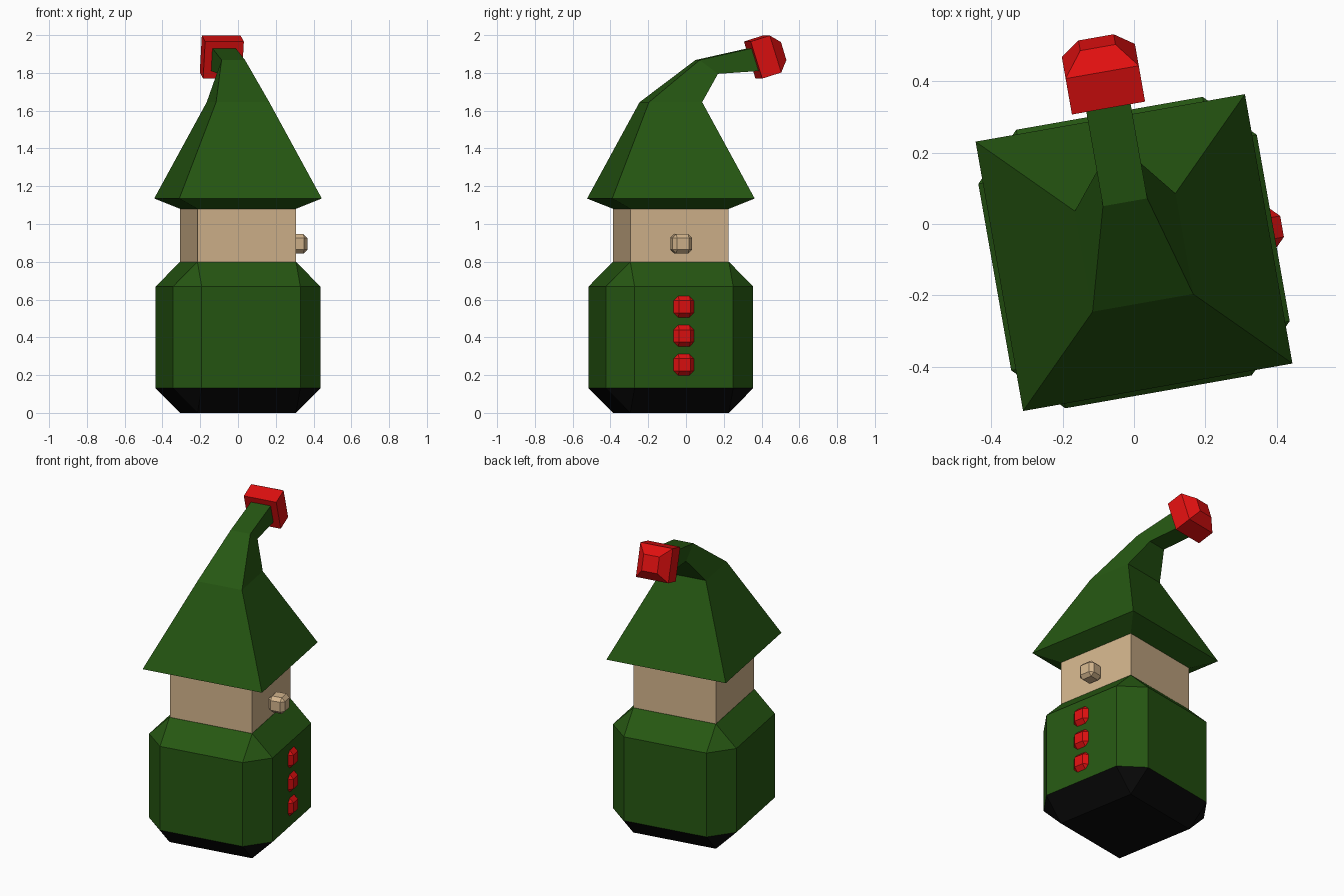
import bpy, bmesh, math
from mathutils import Matrix, Vector

if "Cube" in bpy.data.objects:
    bpy.data.objects.remove(bpy.data.objects["Cube"])

# whole figure is turned slightly about z
PLACE = Matrix.Translation((0, -0.08, 0)) @ Matrix.Rotation(math.radians(10), 4, 'Z')


def material(name, colour):
    m = bpy.data.materials.new(name)
    m.diffuse_color = (*colour, 1)
    m.use_nodes = True
    m.node_tree.nodes["Principled BSDF"].inputs["Base Color"].default_value = m.diffuse_color
    return m


GREEN = material("green cloth", (0.019, 0.095, 0.006))
BLACK = material("black base", (0.003, 0.003, 0.003))
SKIN = material("tan skin", (0.645, 0.456, 0.262))
RED = material("red", (0.74, 0.005, 0.005))


def finish(name, bm, *mats):
    bmesh.ops.recalc_face_normals(bm, faces=bm.faces)
    me = bpy.data.meshes.new(name)
    bm.to_mesh(me)
    bm.free()
    for m in mats:
        me.materials.append(m)
    ob = bpy.data.objects.new(name, me)
    ob.matrix_world = PLACE
    bpy.context.collection.objects.link(ob)
    return ob


def block(name, centre, half, bevel, *mats):
    """Box with optional single-step bevel."""
    bm = bmesh.new()
    size = Matrix.Diagonal((2 * half[0], 2 * half[1], 2 * half[2], 1))
    bmesh.ops.create_cube(bm, size=1, matrix=Matrix.Translation(centre) @ size)
    if bevel:
        bmesh.ops.bevel(bm, geom=bm.edges[:], offset=bevel, segments=1,
                        affect='EDGES', profile=0.5)
    return finish(name, bm, *mats)


def square_loft(name, rings, mat):
    """Loft of square rings: (half width, front point (y, z), back point (y, z))."""
    bm = bmesh.new()
    loops = []
    for w, (y0, z0), (y1, z1) in rings:
        loops.append([bm.verts.new(p) for p in
                      ((-w, y0, z0), (w, y0, z0), (w, y1, z1), (-w, y1, z1))])
    for a, b in zip(loops, loops[1:]):
        for i in range(4):
            j = (i + 1) % 4
            bm.faces.new((a[i], a[j], b[j], b[i]))
    bm.faces.new(loops[0][::-1])
    bm.faces.new(loops[-1])
    return finish(name, bm, mat)


# body with black lower bevel
body = block("body", (0, 0, 0.4), (0.396, 0.396, 0.4), 0.131, GREEN, BLACK)
for p in body.data.polygons:
    if p.center.z < 0.13:
        p.material_index = 1

# head and nose
block("head", (0, 0, 0.94), (0.264, 0.264, 0.145), 0, SKIN)
block("nose", (0.315, 0, 0.895), (0.052, 0.053, 0.052), 0.021, SKIN)

# buttons down one side
for i, z in enumerate((0.562, 0.408, 0.255)):
    block(f"button_{i + 1}", (0.365, 0, z), (0.056, 0.056, 0.058), 0.026, RED)

# bent hat
square_loft("hat", [
    (0.264, (-0.264, 1.08), (0.264, 1.08)),
    (0.383, (-0.383, 1.135), (0.383, 1.135)),
    (0.143, (-0.143, 1.645), (0.143, 1.645)),
    (0.063, (0.143, 1.868), (0.242, 1.795)),
    (0.063, (0.423, 1.93), (0.46, 1.81)),
], GREEN)

# tilted bobble at the hat tip
square_loft("hat_bobble", [
    (0.104, (0.411, 1.966), (0.473, 1.77)),
    (0.104, (0.513, 1.998), (0.575, 1.802)),
    (0.05, (0.583, 1.963), (0.612, 1.868)),
], RED)
